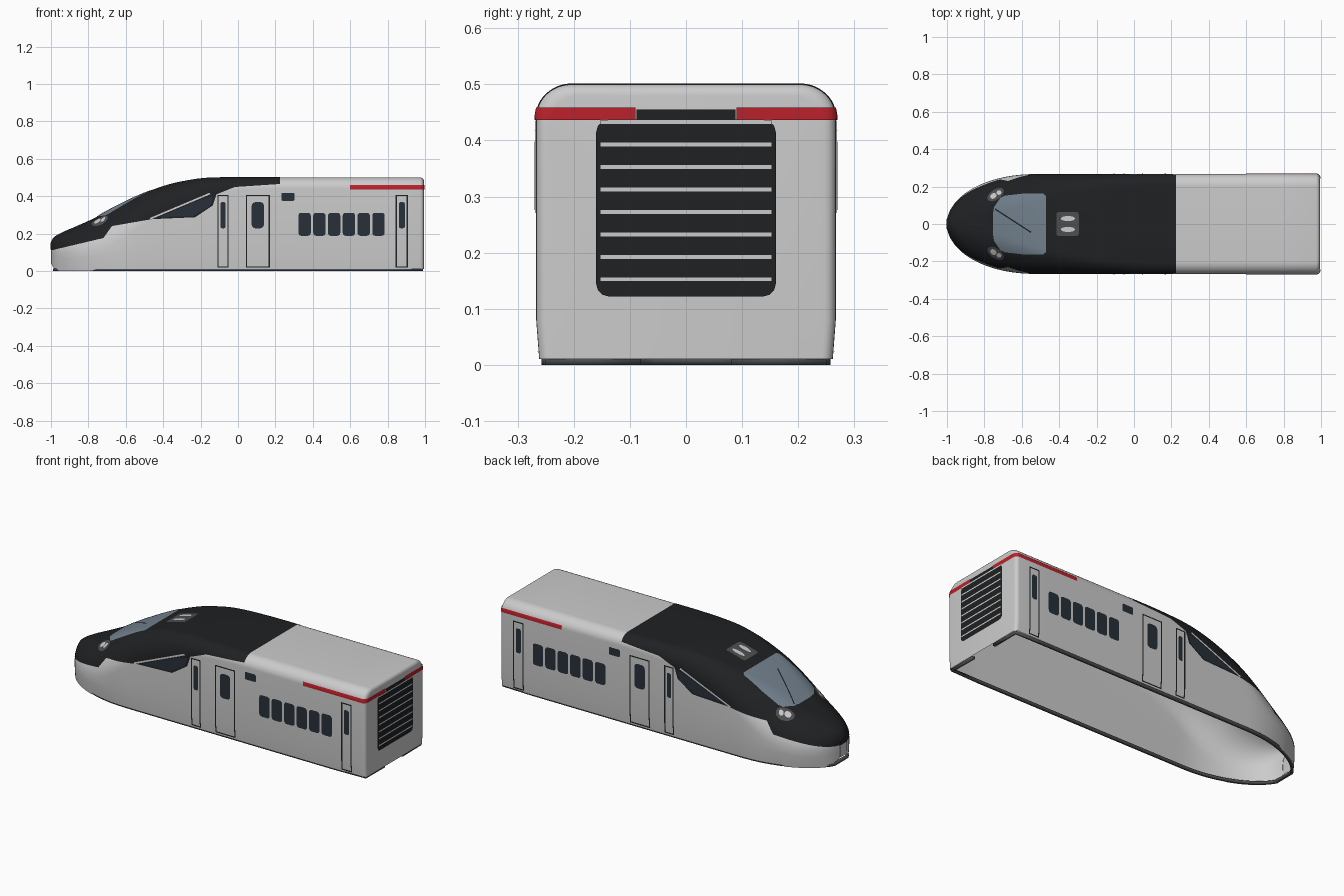
import bpy, bmesh, math
from mathutils import Vector

if "Cube" in bpy.data.objects:
    bpy.data.objects.remove(bpy.data.objects["Cube"])


def material(name, rgb):
    m = bpy.data.materials.new(name)
    m.diffuse_color = (*rgb, 1)
    m.use_nodes = True
    m.node_tree.nodes["Principled BSDF"].inputs["Base Color"].default_value = m.diffuse_color
    return m


BLACK = material("black", (0.014, 0.015, 0.017))
GLASS = material("dark_glass", (0.02, 0.03, 0.04))
SCREEN = material("screen_glass", (0.17, 0.22, 0.27))
RED = material("red", (0.5, 0.015, 0.025))
DARK = material("dark_grey", (0.07, 0.075, 0.08))
LAMP = material("lamp", (0.75, 0.77, 0.78))


def interp(table, x):
    """Monotone cubic interpolation through (x, value) pairs."""
    if x <= table[0][0]:
        return table[0][1]
    if x >= table[-1][0]:
        return table[-1][1]
    s = [(b[1] - a[1]) / (b[0] - a[0]) for a, b in zip(table, table[1:])]
    t = [s[0]] + [2 * p * q / (p + q) if p * q > 0 else 0 for p, q in zip(s, s[1:])] + [s[-1]]
    for i in range(len(s)):
        (x0, v0), (x1, v1) = table[i], table[i + 1]
        if x <= x1:
            h = x1 - x0
            u = (x - x0) / h
            return ((2*u**3 - 3*u*u + 1) * v0 + (u**3 - 2*u*u + u) * h * t[i]
                    + (3*u*u - 2*u**3) * v1 + (u**3 - u*u) * h * t[i + 1])


# Roof line, shoulder height and flat fraction of the roof along the length
TOP = [(-1, .15), (-.985, .178), (-.95, .2), (-.87, .235), (-.77, .28), (-.66, .342),
       (-.47, .428), (-.31, .476), (-.15, .498), (-.05, .5), (1, .5)]
SHOULDER = [(-1, .09), (-.85, .095), (-.72, .12), (-.46, .28), (-.2, .39), (-.05, .425), (.15, .44), (1, .44)]
FLAT = [(-1, .05), (-.75, .2), (-.45, .52), (-.1, .72), (.1, .76), (1, .76)]
TUCK = [(-1, .92), (-.6, .975), (1, .98)]


def half_width(x):
    u = max(0, (-.52 - x) / .48)
    return max(.03, .267 * max(0, 1 - u ** 2.1) ** .5)


def section(x, d=0):
    w, top, sh = half_width(x) - d, interp(TOP, x) - d, interp(SHOULDER, x) - d
    floor = .01 if x > -.76 else max(0, .04 * (1 - (x + 1) / .025))
    mid = min(.08, sh * .75)
    flat = interp(FLAT, x) * w
    half = [(w * interp(TUCK, x), floor), (w, mid), (w, (mid + sh) / 2)]
    for i in range(13):
        a = math.pi / 2 * i / 12
        half.append((flat + (w - flat) * math.cos(a), sh + (top - sh) * math.sin(a)))
    return half + [(0, top)] + [(-y, z) for y, z in reversed(half)]


def finish(name, bm, mat=None):
    me = bpy.data.meshes.new(name)
    bm.to_mesh(me)
    bm.free()
    for p in me.polygons:
        p.use_smooth = True
    me.set_sharp_from_angle(angle=math.radians(35))
    if mat:
        me.materials.append(mat)
    ob = bpy.data.objects.new(name, me)
    bpy.context.collection.objects.link(ob)
    return ob


# Body shell: lofted sections, open underneath
xs = [-1 + .5 * (i / 24) ** 1.8 for i in range(25)] + [-.5 + .7 * i / 20 for i in range(1, 21)]
xs += [.4, .6, .8]
stations = [(x, x, 0) for x in xs]
for i in range(6):
    a = math.pi / 2 * i / 5
    stations.append((.974 + .02 * math.sin(a), .97, .02 * (1 - math.cos(a))))
shell = bmesh.new()
rings = [[shell.verts.new((px, y, z)) for y, z in section(x, d)] for px, x, d in stations]
for a, b in zip(rings, rings[1:]):
    for i in range(len(a) - 1):
        shell.faces.new((a[i], b[i], b[i + 1], a[i + 1]))
shell.faces.new(rings[0])
shell.faces.new(rings[-1][::-1])
bmesh.ops.recalc_face_normals(shell, faces=shell.faces)
shell.normal_update()
if rings[-1][0].link_faces and max(shell.faces, key=lambda f: f.calc_center_median().x).normal.x < 0:
    bmesh.ops.reverse_faces(shell, faces=shell.faces)
shell.normal_update()
finish("body_shell", shell.copy())


def patch(name, mat, polys, axis="y", off=.0015, clip=()):
    """Skin pieces cut from the body by convex outlines projected along an axis."""
    i, j = {"y": (0, 2), "z": (0, 1), "x": (1, 2)}[axis]
    out = bmesh.new()
    for poly in polys:
        bm = shell.copy()
        bm.normal_update()
        moves = [(v, v.normal * off) for v in bm.verts]
        for v, m in moves:
            v.co += m
        n = len(poly)
        area = sum(poly[k][0] * poly[(k + 1) % n][1] - poly[(k + 1) % n][0] * poly[k][1] for k in range(n))
        sign = 1 if area > 0 else -1
        planes = list(clip)
        for k in range(n):
            a, b = poly[k], poly[(k + 1) % n]
            co, no = Vector(), Vector()
            co[i], co[j] = a
            no[i], no[j] = (b[1] - a[1]) * sign, (a[0] - b[0]) * sign
            if no.length > 1e-6:
                planes.append((co, no.normalized()))
        for co, no in planes:
            bmesh.ops.bisect_plane(bm, geom=bm.verts[:] + bm.edges[:] + bm.faces[:], dist=1e-6,
                                   plane_co=co, plane_no=no, clear_outer=True)
        tmp = bpy.data.meshes.new("tmp")
        bm.to_mesh(tmp)
        bm.free()
        out.from_mesh(tmp)
        bpy.data.meshes.remove(tmp)
    bmesh.ops.remove_doubles(out, verts=out.verts, dist=1e-5)
    return finish(name, out, mat)


def rect(a0, a1, b0, b1, r=0):
    if not r:
        return [(a0, b0), (a1, b0), (a1, b1), (a0, b1)]
    pts = []
    for k, (ca, cb) in enumerate([(a1 - r, b1 - r), (a0 + r, b1 - r), (a0 + r, b0 + r), (a1 - r, b0 + r)]):
        for s in range(4):
            t = math.pi / 2 * (k + s / 3)
            pts.append((ca + r * math.cos(t), cb + r * math.sin(t)))
    return pts


def stroke(a, b, width):
    a, b = Vector(a), Vector(b)
    n = Vector((a.y - b.y, b.x - a.x)).normalized() * width / 2
    return [tuple(a + n), tuple(a - n), tuple(b - n), tuple(b + n)]


def ellipse(cx, cy, rx, ry, turn=0):
    c, s = math.cos(turn), math.sin(turn)
    pts = [(rx * math.cos(k * math.pi / 8), ry * math.sin(k * math.pi / 8)) for k in range(16)]
    return [(cx + p * c - q * s, cy + p * s + q * c) for p, q in pts]


def both(polys):
    return polys + [[(x, -y) for x, y in p] for p in polys]


# Black nose and roof cover
line = [(-1.02, .105), (-.72, .176), (-.674, .24), (-.46, .277), (-.23, .287), (-.135, .35),
        (-.115, .41), (-.016, .449), (.225, .465)]
patch("black_cover", BLACK, [[a, b, (b[0], .6), (a[0], .6)] for a, b in zip(line, line[1:])])

# Cab glass, trim and wiper
patch("cab_side_window", GLASS, [[(-.42, .288), (-.24, .294), (-.15, .345), (-.13, .4), (-.2, .382)]], off=.003)
patch("cab_window_trim", None, [stroke((-.47, .279), (-.15, .414), .009)], off=.0035)
patch("windshield", SCREEN, [[(-.755, .05), (-.748, .09), (-.715, .14), (-.69, .152), (-.6, .162), (-.485, .162),
                              (-.47, .15), (-.47, -.15), (-.485, -.162), (-.6, -.162), (-.69, -.152),
                              (-.715, -.14), (-.748, -.09), (-.755, -.05)]], "z", .003)
patch("wiper", BLACK, [stroke((-.743, .08), (-.55, -.045), .007)], "z", .005)

# Headlights and roof lights
patch("headlight_housings", DARK, both([ellipse(-.74, .157, .05, .027, .6)]), "z", .003)
patch("headlight_lamps", LAMP, both([ellipse(-.752, .15, .018, .014, .6), ellipse(-.722, .168, .013, .012, .6)]), "z", .0045)
patch("roof_light_plate", DARK, [rect(-.415, -.295, -.064, .064, .012)], "z", .003)
patch("roof_lights", LAMP, both([ellipse(-.353, .029, .038, .014)]), "z", .0045)

# Doors: outline frames and windows, both sides
t = .007
frames, panes = [], []
for x0, x1, wx in [(-.11, -.05, .013), (.042, .17, .033), (.843, .909, .016)]:
    z0, z1 = .018, .407
    frames += [rect(x0, x0 + t, z0, z1), rect(x1 - t, x1, z0, z1),
               rect(x0 + t, x1 - t, z0, z0 + t), rect(x0 + t, x1 - t, z1 - t, z1)]
    c = (x0 + x1) / 2
    panes.append(rect(c - wx, c + wx, .228, .368, wx * .6))
patch("door_frames", BLACK, frames, off=.002)
patch("door_windows", GLASS, panes, off=.002)

# Passenger windows and small display window
patch("passenger_windows", GLASS, [rect(.323 + .079 * k, .389 + .079 * k, .188, .311, .015) for k in range(6)], off=.002)
patch("display_window", GLASS, [rect(.232, .301, .375, .418, .006)], off=.002)

# Red stripe wrapping around the rear corners
patch("red_stripe", RED, both([rect(.6, 1.1, .09, .4)]), "z", .003,
      [(Vector((0, 0, .436)), Vector((0, 0, -1))), (Vector((0, 0, .459)), Vector((0, 0, 1)))])

# Rear grille with slats
rear = [(Vector((.5, 0, 0)), Vector((-1, 0, 0)))]
patch("rear_grille", BLACK, [rect(-.16, .16, .122, .437, .022), rect(-.088, .088, .436, .455)], "x", .004, rear)
patch("grille_slats", None, [rect(-.152, .152, .149 + .04 * k, .156 + .04 * k) for k in range(8)], "x", .006, rear)

# Dark lower skirt following the bottom edge, with a gap at the rear
path = [(.982, .08), (.982, .246)]
path += [(x, half_width(x) * interp(TUCK, x) - .012) for x in reversed(xs) if x > -.985]
path += [(x, -y) for x, y in reversed(path)]
bm = bmesh.new()
cols = [(bm.verts.new((x, y, 0)), bm.verts.new((x, y, .013))) for x, y in path]
for a, b in zip(cols, cols[1:]):
    bm.faces.new((a[0], b[0], b[1], a[1]))
skirt = finish("lower_skirt", bm, DARK)
mod = skirt.modifiers.new("thickness", "SOLIDIFY")
mod.thickness = .016
mod.offset = 0
shell.free()
